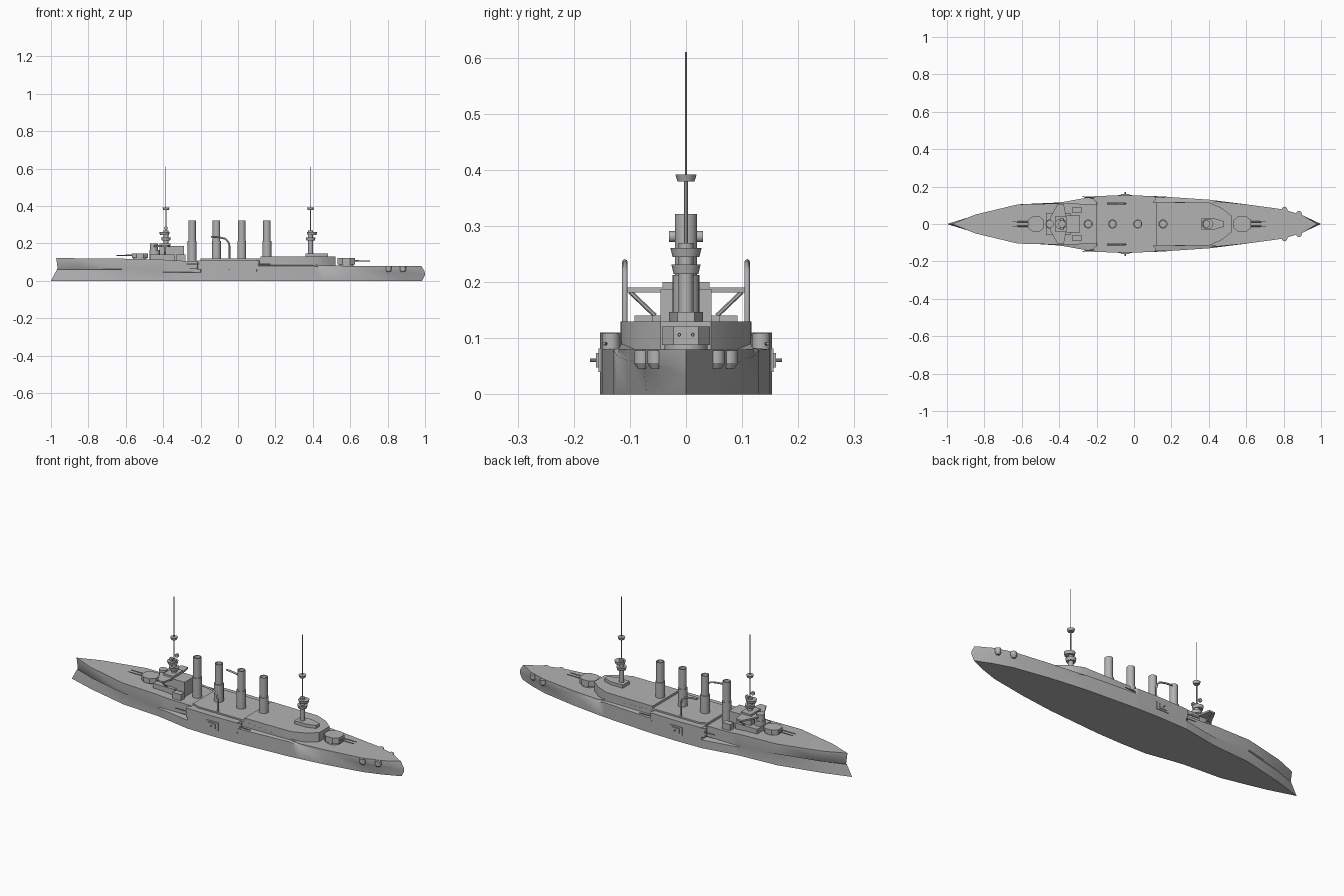
import bpy, bmesh, math
from mathutils import Vector

cube = bpy.data.objects.get("Cube")
if cube:
    bpy.data.objects.remove(cube, do_unlink=True)

grey = bpy.data.materials.new("ship grey")
grey.use_nodes = True
grey.diffuse_color = (0.45, 0.45, 0.45, 1)
grey.node_tree.nodes["Principled BSDF"].inputs["Base Color"].default_value = grey.diffuse_color


def finish(name, bm, angle=35):
    bmesh.ops.recalc_face_normals(bm, faces=bm.faces)
    mesh = bpy.data.meshes.new(name)
    bm.to_mesh(mesh)
    bm.free()
    mesh.materials.append(grey)
    mesh.shade_smooth()
    mesh.set_sharp_from_angle(angle=math.radians(angle))
    obj = bpy.data.objects.new(name, mesh)
    bpy.context.collection.objects.link(obj)
    return obj


def prism(name, outline, low, high):
    """Extrude a plan outline of (x, y) points from low to high."""
    bm = bmesh.new()
    rings = [[bm.verts.new((x, y, z)) for x, y in outline] for z in (low, high)]
    bm.faces.new(rings[0])
    bm.faces.new(rings[1])
    for i in range(len(outline)):
        j = (i + 1) % len(outline)
        bm.faces.new((rings[0][i], rings[0][j], rings[1][j], rings[1][i]))
    return finish(name, bm)


def mirrored_plan(half):
    """Complete a plan given as its +y half."""
    return half + [(x, -y) for x, y in reversed(half)]


def box(name, x, y, low, high):
    return prism(name, [(x[0], y[0]), (x[1], y[0]), (x[1], y[1]), (x[0], y[1])], low, high)


def rod(name, start, end, r1, r2=None, sides=16):
    a, b = Vector(start), Vector(end)
    bm = bmesh.new()
    bmesh.ops.create_cone(bm, cap_ends=True, segments=sides, radius1=r1,
                          radius2=r1 if r2 is None else r2, depth=(b - a).length)
    turn = (b - a).to_track_quat("Z", "Y").to_matrix()
    bmesh.ops.rotate(bm, verts=bm.verts, matrix=turn)
    bmesh.ops.translate(bm, verts=bm.verts, vec=(a + b) / 2)
    return finish(name, bm)


def post(name, x, low, high, r1, r2=None, y=0, sides=16):
    return rod(name, (x, y, low), (x, y, high), r1, r2, sides)


# Hull: x, waterline half width, ledge half width, upper half width, ledge z, deck z
stations = [
    (-0.85, .046, .042, .05, .06, .12), (-0.62, .1, .098, .105, .06, .118),
    (-0.4, .115, .115, .11, .045, .113), (-0.35, .123, .123, .109, .045, .108),
    (-0.2, .15, .15, .107, .045, .105), (-0.198, .15, .15, .15, .045, .11),
    (-0.05, .153, .153, .153, .045, .11), (0.1, .15, .15, .15, .045, .11),
    (0.102, .15, .15, .118, .08, .11), (0.4, .13, .13, .115, .08, .09),
    (0.45, .124, .124, .12, .07, .081), (0.6, .105, .105, .105, .06, .08),
    (0.8, .07, .076, .078, .05, .08), (0.9, .037, .045, .047, .05, .08),
]
bm = bmesh.new()
sections = []
for x, w0, w1, w2, ledge, deck in stations:
    side = [(w0, 0), (w1, ledge), (w2, ledge + .003), (w2, deck)]
    ring = side + [(-w, z) for w, z in reversed(side)]
    sections.append([bm.verts.new((x, w, z)) for w, z in ring])
for a, b in zip(sections, sections[1:]):
    for i in range(8):
        j = (i + 1) % 8
        bm.faces.new((a[i], b[i], b[j], a[j]))
# Ram bow and overhanging stern close onto single edge lines
ends = [(sections[0], [(-1, 0), (-.968, .06), (-.964, .065), (-.972, .122)]),
        (sections[-1], [(.985, 0), (1, .03), (.998, .05), (.98, .08)])]
for ring, profile in ends:
    tip = [bm.verts.new((x, 0, z)) for x, z in profile]
    for i in range(3):
        bm.faces.new((ring[i], ring[i + 1], tip[i + 1], tip[i]))
        bm.faces.new((ring[7 - i], ring[6 - i], tip[i + 1], tip[i]))
    bm.faces.new((ring[0], tip[0], ring[7]))
    bm.faces.new((ring[3], tip[3], ring[4]))
finish("hull", bm, 40)

# Superstructure decks
prism("midship_deck", mirrored_plan([(-.2, .1), (-.16, .117), (.13, .117), (.13, .1)]), .1, .118)
prism("aft_superstructure", mirrored_plan([(.12, .117), (.4, .115), (.47, .085), (.52, .045)]), .075, .13)
prism("aft_deckhouse", mirrored_plan([(.36, .03), (.43, .03), (.48, .015)]), .125, .147)
box("forward_deckhouse", (-.36, -.29), (-.045, .045), .1, .187)

# Funnels with wide casings and hollow tops
for x in (-.245, -.115, .02, .155):
    post("funnel_casing", x, .1, .213, .024, sides=20)
    bm = bmesh.new()
    loops = []
    for radius, z in ((.02, .2), (.02, .321), (.017, .321), (.017, .29)):
        loop = bmesh.ops.create_circle(bm, segments=20, radius=radius)["verts"]
        bmesh.ops.translate(bm, verts=loop, vec=(x, 0, z))
        loops.append(loop)
    for a, b in zip(loops, loops[1:]):
        for i in range(20):
            j = (i + 1) % 20
            bm.faces.new((a[i], a[j], b[j], b[i]))
    bm.faces.new(loops[-1])
    finish("funnel", bm)


# Main turrets with twin guns
def turret(name, x, facing, low, high, radius):
    post(name + "_barbette", x, low - .02, low + .008, radius * .85, sides=20)
    plan = [(x + facing * radius * px, radius * py) for px, py in
            ((1, .5), (.4, .95), (-.5, .95), (-1.05, .45))]
    prism(name + "_house", mirrored_plan(plan), low + .006, high)
    for y in (-.012, .012):
        z = (low + high) / 2 + .005
        rod(name + "_gun", (x, y, z), (x + facing * .125, y, z), .004, .0025, 10)


turret("fore_turret", -.525, -1, .115, .147, .042)
turret("aft_turret", .58, 1, .082, .121, .045)

# Conning tower and bridge
post("conning_tower", -.445, .11, .165, .028)
post("pilot_house", -.45, .165, .2, .021)
prism("bridge_wings", mirrored_plan([(-.45, .03), (-.41, .105), (-.375, .105), (-.36, .03)]), .181, .19)
box("bridge_base", (-.47, -.34), (-.06, .06), .1, .14)
box("chart_house", (-.42, -.36), (-.042, .042), .14, .2)


# Masts with platforms and fighting tops
def mast(name, x, direction):
    post(name + "_trunk", x, .1, .27, .013)
    post(name + "_pole", x, .27, .39, .0035, sides=8)
    post(name + "_topmast", x, .39, .61, .0015, sides=6)
    post(name + "_lower_top", x, .214, .231, .022, .026)
    post(name + "_upper_top", x + direction * .008, .245, .261, .024, .028)
    post(name + "_fighting_top", x, .379, .392, .015, .019)


mast("fore_mast", -.385, -1)
mast("aft_mast", .388, 1)

# Paired fittings on both sides
for s in (-1, 1):
    # Boat crane with a gooseneck top
    path = bpy.data.curves.new("boat_crane", "CURVE")
    path.dimensions = "3D"
    path.bevel_depth = .0048
    path.bevel_resolution = 2
    path.use_fill_caps = True
    spline = path.splines.new("POLY")
    points = [(-.045, .1), (-.045, .185), (-.052, .21), (-.07, .225), (-.1, .232), (-.145, .236)]
    spline.points.add(len(points) - 1)
    for p, (x, z) in zip(spline.points, points):
        p.co = (x, s * .109, z, 1)
    path.materials.append(grey)
    bpy.context.collection.objects.link(bpy.data.objects.new("boat_crane", path))
    # Searchlights beside the fore mast
    rod("searchlight", (-.385, s * .02, .281), (-.385, s * .03, .281), .01)
    # Bridge wing brackets
    rod("bridge_bracket", (-.39, s * .055, .14), (-.39, s * .1, .183), .004, sides=6)
    box("deck_locker", (-.33, -.28), sorted((s * .06, s * .092)), .1, .14)
    # Sponson, its embrasure plate and broadside gun
    y = s * .153
    box("sponson", (-.085, -.01), sorted((s * .14, s * .156)), .04, .082)
    box("embrasure_plate", (-.07, -.025), sorted((y, s * .16)), .048, .074)
    rod("broadside_gun", (-.047, y, .061), (-.047, s * .171, .061), .003, sides=8)
    # Casemate guns firing ahead and astern
    for x, d in ((-.2, -1), (.1, 1)):
        post("casemate", x, .06, .108, .016, y=s * .134)
        rod("casemate_gun", (x, s * .143, .09), (x + d * .075, s * .146, .09), .0035, .0025, 8)
        rod("lower_gun", (x, s * .138, .067), (x + d * .06, s * .142, .067), .003, .002, 8)
    # Stern gun blisters
    for x, y in ((.805, .077), (.882, .054)):
        post("stern_blister", x, .046, .056, .009, .0155, y=s * y, sides=12)
        post("stern_blister_top", x, .056, .078, .0155, y=s * y, sides=12)
